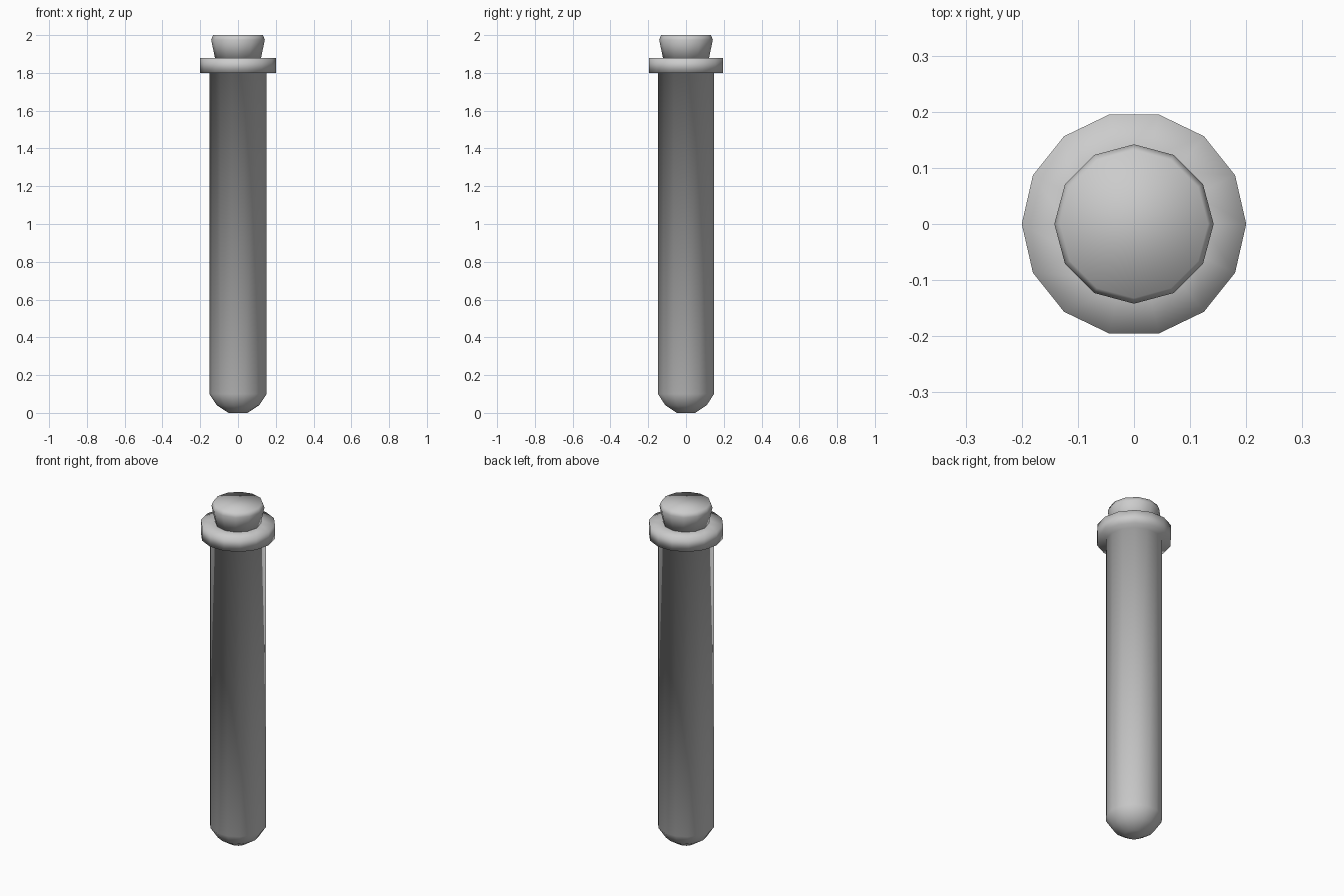
import bpy, bmesh
from math import cos, sin, tau

if "Cube" in bpy.data.objects:
    bpy.data.objects.remove(bpy.data.objects["Cube"])


def lathe(name, profile, sides):
    """Revolve (radius, z) points, bottom to top, into a closed smooth solid."""
    bm = bmesh.new()
    rings = [[bm.verts.new((r * cos(tau * i / sides), r * sin(tau * i / sides), z))
              for i in range(sides)] for r, z in profile]
    for low, high in zip(rings, rings[1:]):
        for i in range(sides):
            j = (i + 1) % sides
            bm.faces.new((low[i], low[j], high[j], high[i]))
    bm.faces.new(rings[0][::-1])
    bm.faces.new(rings[-1])
    for f in bm.faces:
        f.smooth = True
    mesh = bpy.data.meshes.new(name)
    bm.to_mesh(mesh)
    bm.free()
    obj = bpy.data.objects.new(name, mesh)
    bpy.context.collection.objects.link(obj)
    return obj


# Tube with rounded bottom and flared rim
lathe("test_tube", [(0.05, 0.0), (0.112, 0.04), (0.152, 0.10), (0.152, 1.80),
                    (0.20, 1.80), (0.20, 1.88), (0.12, 1.88)], 14)

# Tapered stopper with a bevelled top, seated in the mouth
lathe("stopper", [(0.12, 1.87), (0.142, 1.975), (0.132, 2.0)], 12)
